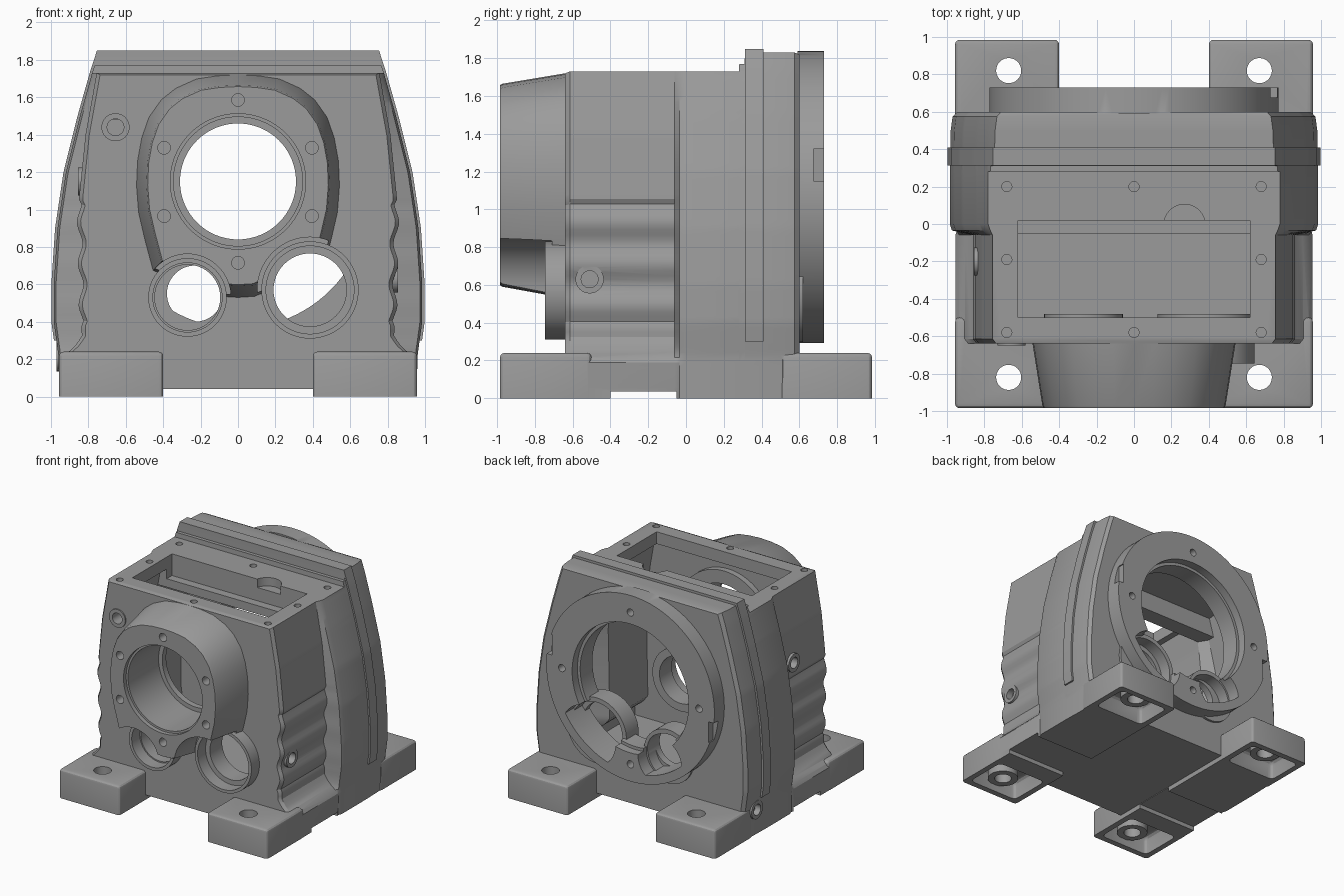
import bpy, bmesh, math
from mathutils import Matrix

if "Cube" in bpy.data.objects:
    bpy.data.objects.remove(bpy.data.objects["Cube"])

FRONT = [(0, .955), (.2, .955), (.26, .88), (.32, .835), (1.06, .85), (1.4, .815), (1.9, .725)]
REAR = [(0, .955), (.22, .96), (.4, .985), (.6, .985), (.9, .965), (1.2, .92), (1.5, .845), (1.73, .78), (1.9, .725)]
# lower bearings: x, z, outer radius, front bore radius, rear bore x, z, radius
BORES = [(-.27, .53, .21, .175, -.23, .55, .15), (.385, .57, .26, .195, .385, .57, .195)]
AXIS = (0, 1.065)                                          # centre of rear flange


def interp(table, z):
    for (z0, w0), (z1, w1) in zip(table, table[1:]):
        if z <= z1:
            return w0 + (w1 - w0) * (z - z0) / (z1 - z0)
    return table[-1][1]


def add(name, bm):
    bmesh.ops.recalc_face_normals(bm, faces=bm.faces)
    me = bpy.data.meshes.new(name)
    bm.to_mesh(me)
    bm.free()
    ob = bpy.data.objects.new(name, me)
    bpy.context.collection.objects.link(ob)
    return ob


def skin(name, rings):
    bm = bmesh.new()
    rows = [[bm.verts.new(p) for p in r] for r in rings]
    n = len(rows[0])
    for a, b in zip(rows, rows[1:]):
        for i in range(n):
            bm.faces.new((a[i], a[(i + 1) % n], b[(i + 1) % n], b[i]))
    bm.faces.new(rows[0])
    bm.faces.new(rows[-1])
    return add(name, bm)


def loft(name, sections, z0=0, wave=0, n=64):
    """Symmetric cross-sections along y: (y, width table, top z, width offset)."""
    rings = []
    for y, table, top, off in sections:
        side = []
        for i in range(n + 1):
            z = z0 + (top - z0) * i / n
            w = interp(table, z) + off
            if wave and table is FRONT and .38 < z < 1.04:
                w += wave * math.cos((z - .93) / .22 * math.tau)
            side.append((w, z))
        rings.append([(w, y, z) for w, z in side] + [(-w, y, z) for w, z in reversed(side)])
    return skin(name, rings)


def cyl(axis, r, a, b, lo, hi, n=64):
    """Cylinder along axis; a, b are the two other coordinates in xyz order."""
    rings = []
    for h in (lo, hi):
        ring = []
        for i in range(n):
            t = math.tau * i / n
            u, v = a + r * math.cos(t), b + r * math.sin(t)
            ring.append({'x': (h, u, v), 'y': (u, h, v), 'z': (u, v, h)}[axis])
        rings.append(ring)
    return skin("cylinder", rings)


def box(x0, x1, y0, y1, z0, z1, bevel=0):
    bm = bmesh.new()
    m = Matrix.Translation(((x0 + x1) / 2, (y0 + y1) / 2, (z0 + z1) / 2)) @ Matrix.Diagonal((x1 - x0, y1 - y0, z1 - z0, 1))
    bmesh.ops.create_cube(bm, size=1, matrix=m)
    if bevel:
        edges = [e for e in bm.edges if max(v.co.z for v in e.verts) > z0 + .001]
        bmesh.ops.bevel(bm, geom=edges, offset=bevel, segments=3, profile=.5, affect='EDGES')
    return add("box", bm)


def boolean(target, tool, op):
    mod = target.modifiers.new("bool", 'BOOLEAN')
    mod.operation, mod.solver, mod.object = op, 'EXACT', tool
    bpy.context.view_layer.objects.active = target
    bpy.ops.object.modifier_apply(modifier=mod.name)
    bpy.data.objects.remove(tool)
    return target


def join(tool): boolean(housing, tool, 'UNION')
def cut(tool): boolean(housing, tool, 'DIFFERENCE')


# main casting: narrow corrugated front part, wide rear part
housing = loft("gearbox_housing", [
    (-.64, FRONT, 1.72, -.02), (-.615, FRONT, 1.73, 0), (-.06, FRONT, 1.73, 0), (-.035, REAR, 1.73, -.012),
    (0, REAR, 1.73, 0), (.28, REAR, 1.73, 0), (.282, REAR, 1.77, 0), (.31, REAR, 1.77, 0),
    (.312, REAR, 1.83, 0), (.5, REAR, 1.83, -.005), (.575, REAR, 1.83, -.015), (.6, REAR, 1.82, -.04)], wave=.014)

# raised rib around the rear part
join(loft("rib", [(.312, REAR, 1.85, .013), (.41, REAR, 1.85, .013)], z0=.3))

# four mounting feet
for sx in (-1, 1):
    for sy in (-1, 1):
        xs, ys = sorted((sx * .4, sx * .957)), sorted((sy * .5, sy * .985))
        join(box(*xs, *ys, 0, .24, .025))

# tapered front bearing boss with scallops for the lower bearings
half = [(0, 1.665), (.1, 1.66), (.2, 1.645), (.3, 1.6), (.37, 1.545), (.43, 1.46), (.465, 1.36), (.485, 1.25),
        (.49, 1.13), (.48, 1.0), (.45, .87), (.41, .72), (.14, .62), (.08, .595), (0, .59)]
outline = half + [(-x, z) for x, z in reversed(half[1:-1])]
boss = skin("front_boss", [[(x * k, y, 1.15 + (z - 1.15) * k) for x, z in outline]
                           for y, k in ((-.985, .985), (-.97, 1.0), (-.6, 1.12))])
for x, z, ro, *_ in BORES:
    boolean(boss, cyl('y', ro + .022, x, z, -1.1, -.71), 'DIFFERENCE')
join(boss)
for x, z, ro, *_ in BORES:
    join(cyl('y', ro, x, z, -.745, -.6))

# round rear flange
join(cyl('y', .772, *AXIS, .59, .73, n=128))

# plug seats on front and sides
join(cyl('y', .075, -.655, 1.44, -.65, -.6, n=32))
SIDE_PLUGS = [(1, -.51, .63, .81, .855), (-1, -.2, 1.15, .8, .855), (-1, .45, .21, .93, .97)]
for s, y, z, a, b in SIDE_PLUGS:
    join(cyl('x', .075, y, z, *sorted((s * a, s * b)), n=32))

# hollow inside and large openings, with a beam behind the top opening
cut(loft("cavity", [(-.55, FRONT, 1.63, -.1), (-.05, FRONT, 1.63, -.1),
                    (.03, REAR, 1.63, -.1), (.5, REAR, 1.66, -.11)], z0=.13))
join(box(-.77, .77, -.05, .09, 1.48, 1.66))
cut(box(-.62, .62, -.5, .02, 1.55, 1.9))
cut(cyl('z', .11, .27, -.005, 1.66, 1.9))
cut(cyl('y', .51, *AXIS, .4, .8, n=96))
cut(cyl('y', .535, *AXIS, .66, .8, n=96))

# inner bearing seats on front and rear walls
join(cyl('y', .42, 0, 1.15, -.6, -.5))
for x, z, ro, *_ in BORES:
    join(cyl('y', ro, x, z, -.6, -.48))
    cut(boolean(cyl('y', ro - .01, x, z, .6, .8), cyl('y', .70, *AXIS, .3, .9, n=96), 'INTERSECT'))
    join(cyl('y', ro + .012, x, z, .46, .62))

# bearing bores
cut(cyl('y', .31, 0, 1.15, -1.1, -.3, n=96))
cut(cyl('y', .345, 0, 1.15, -1.1, -.55, n=96))
cut(cyl('y', .362, 0, 1.15, -1.1, -.95, n=96))
for x, z, ro, ri, xr, zr, rr in BORES:
    cut(cyl('y', ri, x, z, -.9, -.3))
    cut(cyl('y', ro - .025, x, z, -.9, -.64))
    cut(boolean(cyl('y', rr, xr, zr, .2, .8), cyl('y', .70, *AXIS, .1, .9, n=96), 'INTERSECT'))
    cut(boolean(cyl('y', ro - .025, x, z, .52, .8), cyl('y', .70, *AXIS, .1, .9, n=96), 'INTERSECT'))

# bolt holes: top cover, front boss, rear flange
for x, y in [(-.68, .2), (0, .2), (.68, .2), (-.68, -.19), (.68, -.19), (-.68, -.58), (0, -.58), (.68, -.58)]:
    cut(cyl('z', .027, x, y, 1.67, 1.8, n=20))
for x, z in [(0, 1.585), (0, .715), (.395, 1.33), (-.395, 1.33), (.395, .965), (-.395, .965)]:
    cut(cyl('y', .034, x, z, -1.1, -.88, n=20))
for i in range(4):
    t = i * math.pi / 2
    cut(cyl('y', .03, .63 * math.cos(t), AXIS[1] + .63 * math.sin(t), .64, .8, n=20))

# plug holes
cut(cyl('y', .045, -.655, 1.44, -.8, -.5, n=24))
for s, y, z, a, b in SIDE_PLUGS:
    cut(cyl('x', .045, y, z, *sorted((s * (a - .01), s * 1.1)), n=24))

# notches in flange rim
cut(box(.72, .9, .675, .8, 1.15, 1.32))
cut(box(-.9, -.72, .675, .8, .81, .98))

# underside relief, hollow feet with bolt bosses
cut(box(-.4, .4, -1.1, 1.1, -.1, .04))
cut(box(-1.1, 1.1, -.4, -.05, -.1, .035))
for sx in (-1, 1):
    for sy, inner in ((-1, .57), (1, .62)):
        xs, ys = sorted((sx * .45, sx * .91)), sorted((sy * inner, sy * .935))
        pocket = box(*xs, *ys, -.1, .15, .04)
        boolean(pocket, cyl('z', .12, sx * .67, sy * .82, .06, .3, n=40), 'DIFFERENCE')
        cut(pocket)
        cut(cyl('z', .067, sx * .67, sy * .82, -.1, .4, n=40))

# darker cast grey
grey = bpy.data.materials.new("cast_grey")
grey.diffuse_color = (.33, .33, .33, 1)
grey.use_nodes = True
grey.node_tree.nodes["Principled BSDF"].inputs["Base Color"].default_value = grey.diffuse_color
housing.data.materials.clear()
housing.data.materials.append(grey)
for face in housing.data.polygons:
    face.material_index = 0

# smooth curved surfaces, keep machined edges sharp
bpy.ops.object.select_all(action='DESELECT')
housing.select_set(True)
bpy.context.view_layer.objects.active = housing
bpy.ops.object.shade_smooth_by_angle(angle=math.radians(28))
